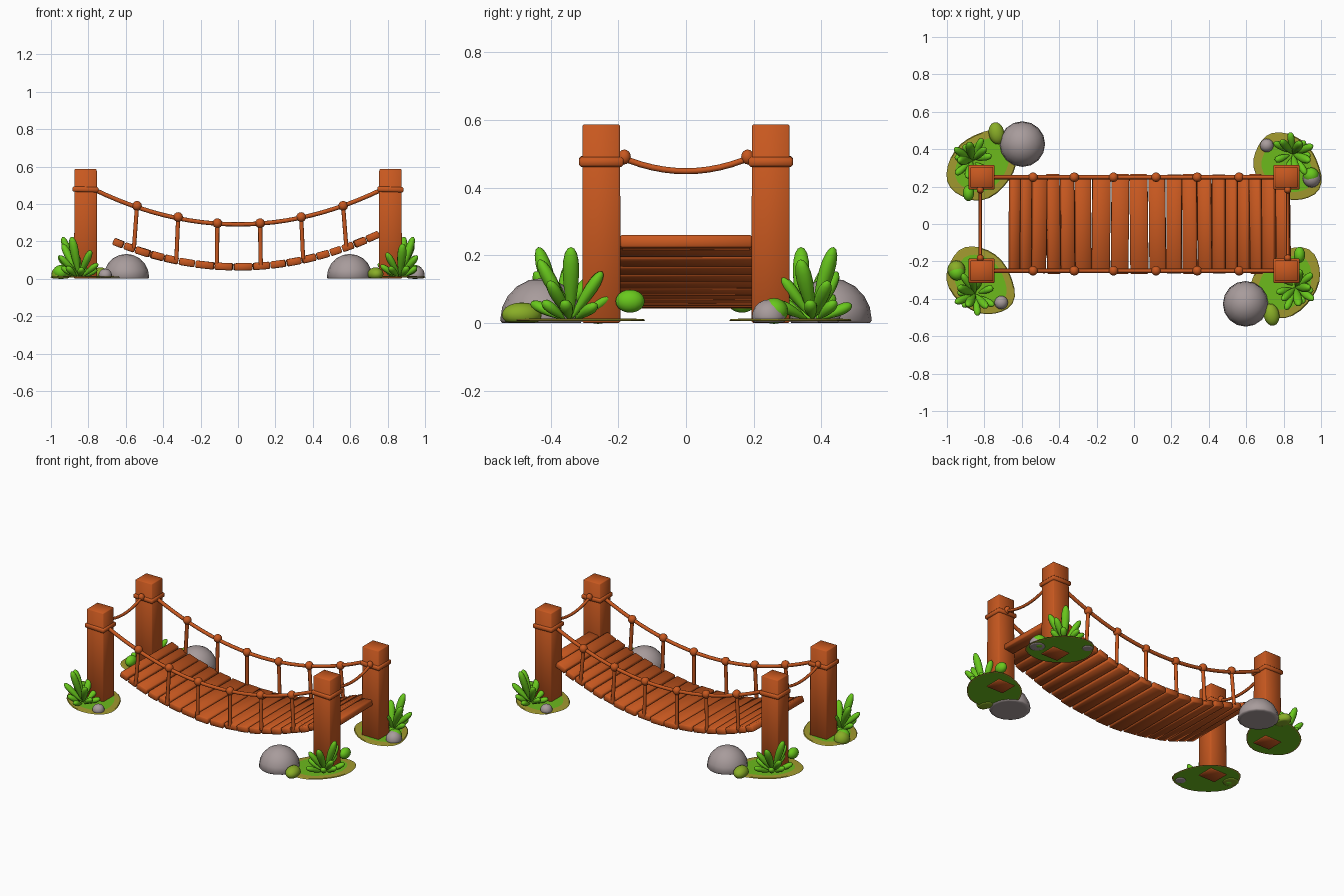
import bpy, bmesh, math, random
from mathutils import Vector, Matrix

if "Cube" in bpy.data.objects:
    bpy.data.objects.remove(bpy.data.objects["Cube"])

random.seed(4)


def material(name, rgb):
    m = bpy.data.materials.new(name)
    m.diffuse_color = (*rgb, 1)
    m.use_nodes = True
    m.node_tree.nodes["Principled BSDF"].inputs["Base Color"].default_value = m.diffuse_color
    return m


WOOD = material("brown wood", (0.58, 0.098, 0.014))
STONE = material("grey stone", (0.39, 0.33, 0.33))
LEAF = material("leaf green", (0.14, 0.58, 0.012))
GRASS = material("grass green", (0.15, 0.49, 0.012))
EARTH = material("olive earth", (0.36, 0.32, 0.028))
MOSS = material("moss green", (0.25, 0.42, 0.02))


def finish(name, bm, mats, smooth=True):
    bmesh.ops.recalc_face_normals(bm, faces=bm.faces)
    for f in bm.faces:
        f.smooth = smooth
    me = bpy.data.meshes.new(name)
    bm.to_mesh(me)
    bm.free()
    for m in mats:
        me.materials.append(m)
    ob = bpy.data.objects.new(name, me)
    bpy.context.collection.objects.link(ob)
    return ob


def box(name, loc, size, mat, rot=None, bevel=0.006, taper=1.0):
    # worn timber: softly shaded box with small chamfers
    bm = bmesh.new()
    bmesh.ops.create_cube(bm, size=1)
    for v in bm.verts:
        k = taper if v.co.z > 0 else 1
        v.co = Vector((v.co.x * size[0] * k, v.co.y * size[1] * k, v.co.z * size[2]))
    bmesh.ops.bevel(bm, geom=bm.edges[:], offset=bevel, segments=1, affect='EDGES')
    bm.transform(Matrix.Translation(loc) @ (rot or Matrix()))
    return finish(name, bm, [mat])


def blob(name, loc, radii, mat, floor=None, rot=0.0, seg=16):
    # rounded stone or knot, optionally flattened at floor height
    bm = bmesh.new()
    bmesh.ops.create_uvsphere(bm, u_segments=seg, v_segments=seg // 2 + 2, radius=1)
    bm.transform(Matrix.Translation(loc) @ Matrix.Rotation(rot, 4, 'Z') @ Matrix.Diagonal((*radii, 1)))
    if floor is not None:
        for v in bm.verts:
            v.co.z = max(v.co.z, floor)
        bmesh.ops.remove_doubles(bm, verts=bm.verts, dist=0.0005)
    return finish(name, bm, [mat])


def rope(name, pts, r):
    cu = bpy.data.curves.new(name, 'CURVE')
    cu.dimensions = '3D'
    cu.bevel_depth, cu.bevel_resolution, cu.use_fill_caps = r, 2, True
    sp = cu.splines.new('POLY')
    sp.points.add(len(pts) - 1)
    for p, co in zip(sp.points, pts):
        p.co = (*co, 1)
    cu.materials.append(WOOD)
    ob = bpy.data.objects.new(name, cu)
    bpy.context.collection.objects.link(ob)
    bpy.ops.object.select_all(action='DESELECT')
    bpy.context.view_layer.objects.active = ob
    ob.select_set(True)
    bpy.ops.object.convert(target='MESH')
    return bpy.context.object


def add_leaf(bm, base, azimuth, lean, length, width):
    # paddle leaf: narrow foot, round tip
    d = Vector((math.cos(azimuth) * math.sin(lean), math.sin(azimuth) * math.sin(lean), math.cos(lean)))
    vs = bmesh.ops.create_uvsphere(bm, u_segments=10, v_segments=10, radius=1)['verts']
    q = d.to_track_quat('Z', 'Y').to_matrix()
    for v in vs:
        t = (v.co.z + 1) / 2
        k = width * (0.4 + 0.75 * t)
        v.co = base + q @ Vector((v.co.x * k, v.co.y * k * 0.85, t * length))


def plant(name, base, out):
    # rosette: tall upright leaves, then short spreading ones
    bm = bmesh.new()
    base = Vector(base)
    for da, lean, ln, w in ((0.5, 0.33, 0.225, 0.030), (-0.9, 0.5, 0.20, 0.029), (1.8, 0.6, 0.17, 0.026),
                            (-1.9, 0.65, 0.16, 0.025), (-0.1, 0.8, 0.16, 0.025)):
        add_leaf(bm, base, out + da, lean, ln, w)
    for i in range(7):
        a = out + i * math.tau / 7 + 0.3
        foot = base + Vector((math.cos(a), math.sin(a), 0)) * 0.02
        add_leaf(bm, foot, a, 0.95 + 0.2 * (i % 2), 0.09 + 0.015 * (i % 3), 0.023)
    return finish(name, bm, [LEAF])


def patch(name, c, a, b, rot):
    # thin irregular ground disc with an olive rim and grass middle
    bm = bmesh.new()
    n = 28
    rings = []
    for k, z in ((0.95, 0.006), (1, 0.008), (0.97, 0.012), (0.76, 0.014)):
        ring = []
        for i in range(n):
            t = i * math.tau / n
            w = k * (1 + 0.03 * math.sin(3 * t + 1) + 0.015 * math.sin(5 * t))
            p = Matrix.Rotation(rot, 3, 'Z') @ Vector((a * w * math.cos(t), b * w * math.sin(t), 0))
            ring.append(bm.verts.new((c[0] + p.x, c[1] + p.y, z)))
        rings.append(ring)
    for j in range(3):
        for i in range(n):
            bm.faces.new((rings[j][i], rings[j][(i + 1) % n], rings[j + 1][(i + 1) % n], rings[j + 1][i]))
    for ring in (rings[0], rings[3]):
        bm.faces.new(ring).material_index = 1
    return finish(name, bm, [EARTH, GRASS], False)


PX, PY = 0.815, 0.25


def deck(x):
    return 0.064 + 0.31 * x * x


# posts with slightly tilted collars
for sx in (-1, 1):
    for sy in (-1, 1):
        tag = ("left" if sx < 0 else "right") + ("_front" if sy < 0 else "_back")
        box("post_" + tag, (sx * PX, sy * PY, 0.294), (0.122, 0.113, 0.586), WOOD, bevel=0.004, taper=0.98)
        box("post_collar_" + tag, (sx * PX, sy * PY, 0.478), (0.14, 0.132, 0.028), WOOD,
            Matrix.Rotation(0.03, 4, 'Y'), 0.006)

# deck planks along a sagging curve; the last one sits between the right posts
edges = [-0.668, -0.61, -0.548, -0.468, -0.395, -0.318, -0.228, -0.125, -0.025, 0.078, 0.172,
         0.258, 0.34, 0.418, 0.49, 0.555, 0.62, 0.685, 0.757, 0.838]
for i, (x0, x1) in enumerate(zip(edges, edges[1:])):
    last = i == len(edges) - 2
    x = (x0 + x1) / 2
    slope = 0.12 if last else math.atan(0.62 * x)
    rot = Matrix.Rotation(random.uniform(-0.015, 0.015), 4, 'Z') @ Matrix.Rotation(-slope, 4, 'Y')
    width = (x1 - x0) / math.cos(slope) - 0.006
    length = 0.39 if last else 0.53 + random.uniform(-0.012, 0.008)
    box(f"deck_plank_{i + 1}", (x, 0, 0.238 if last else deck(x)), (width, length, 0.039), WOOD, rot, 0.006)

# side hand ropes with knots and hangers
knots = [(-0.54, 0.39), (-0.32, 0.33), (-0.11, 0.297), (0.118, 0.297), (0.338, 0.33), (0.562, 0.39)]
for sy, tag in ((-1, "front"), (1, "back")):
    pts = []
    for i in range(25):
        x = -0.77 + 1.54 * i / 24
        pts.append((x, sy * PY, 0.291 + 0.315 * x * x))
    rope("hand_rope_" + tag, pts, 0.0115)
    for i, (x, z) in enumerate(knots):
        blob(f"knot_{tag}_{i + 1}", (x, sy * PY, z), (0.026,) * 3, WOOD, seg=12)
        xb = x * 1.03
        rope(f"hanger_{tag}_{i + 1}", [(x, sy * PY, z), (xb, sy * (PY + 0.005), deck(xb) + 0.005)], 0.0115)

# end ropes strung between each pair of posts
for sx, tag in ((-1, "left"), (1, "right")):
    pts = [(sx * 0.822, -0.2 + 0.4 * i / 12, 0.449 + 0.045 * ((i - 6) / 6) ** 2) for i in range(13)]
    rope("end_rope_" + tag, pts, 0.009)
    for sy in (-1, 1):
        blob(f"end_knot_{tag}_{'front' if sy < 0 else 'back'}", (sx * 0.822, sy * 0.182, 0.491),
             (0.019, 0.019, 0.022), WOOD, seg=12)

# ground dressing, repeated by a half turn
for s, near, far in ((1, "front_right", "back_right"), (-1, "back_left", "front_left")):
    turn = 0 if s > 0 else math.pi
    # corner with the big boulder
    patch("ground_" + near, (s * 0.81, -s * 0.315), 0.212, 0.162, math.pi / 4)
    blob("boulder_" + near, (s * 0.597, -s * 0.427, 0.008), (0.122, 0.122, 0.125), STONE, 0.001)
    blob("moss_stone_" + near, (s * 0.735, -s * 0.485, 0.025), (0.042, 0.06, 0.036), MOSS, 0.002, 0.2)
    blob("round_leaf_" + near, (s * 0.885, -s * 0.165, 0.065), (0.03, 0.043, 0.034), LEAF)
    plant("plant_" + near, (s * 0.865, -s * 0.34, 0.012), turn - 0.5)
    # corner with small stones
    patch("ground_" + far, (s * 0.82, s * 0.305), 0.202, 0.158, -math.pi / 4)
    blob("pebble_" + far, (s * 0.71, s * 0.42, 0.02), (0.036, 0.036, 0.034), STONE, 0.002)
    blob("side_stone_" + far, (s * 0.95, s * 0.245, 0.02), (0.048, 0.05, 0.05), STONE if s > 0 else MOSS, 0.002)
    blob("stone_moss_" + far, (s * 0.947, s * 0.26, 0.036), (0.042, 0.042, 0.038), LEAF)
    plant("plant_" + far, (s * 0.85, s * 0.375, 0.012), turn + 0.5)
